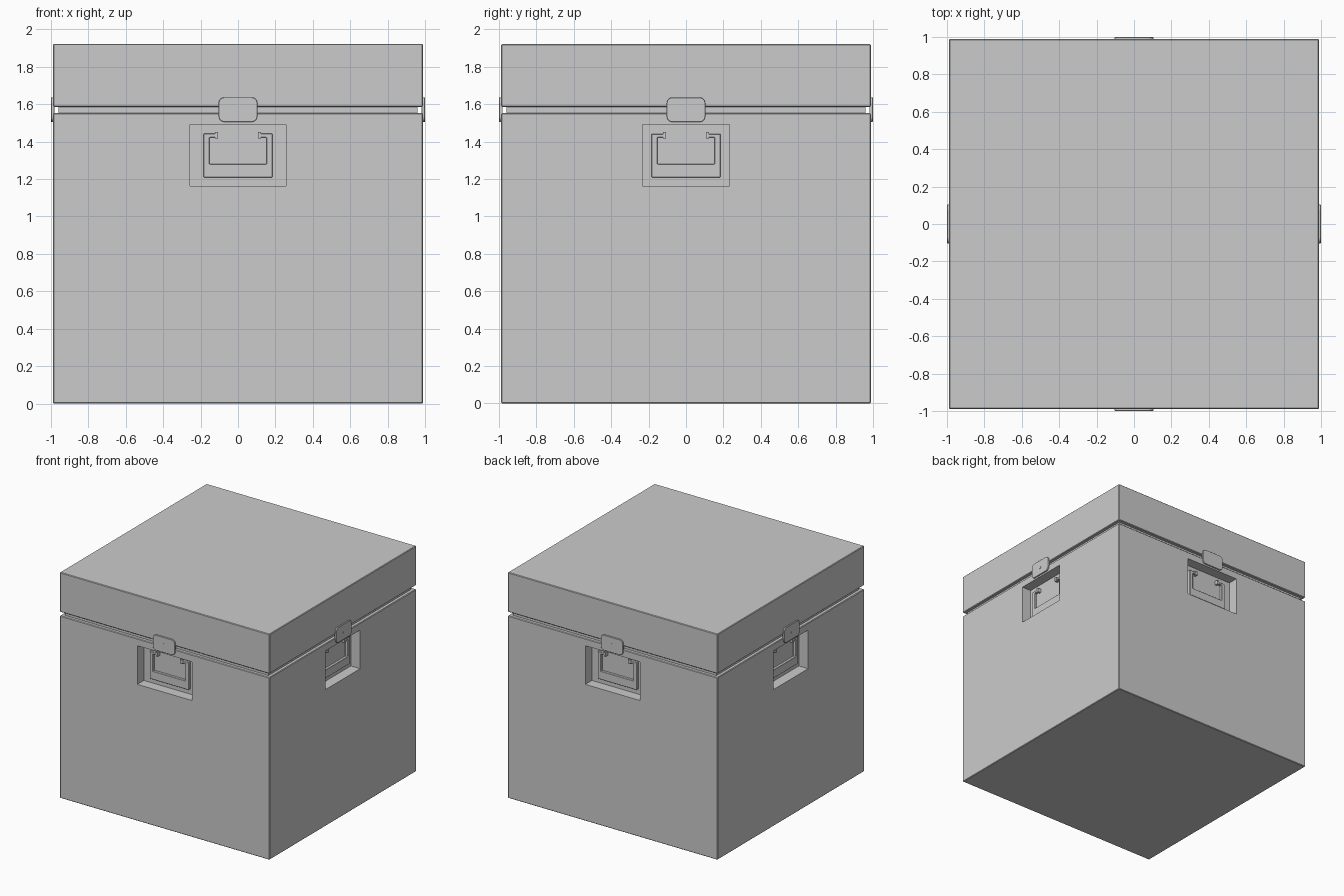
import bpy, bmesh
from math import radians, pi, sin, cos
from mathutils import Matrix

if "Cube" in bpy.data.objects:
    bpy.data.objects.remove(bpy.data.objects["Cube"])

HALF = 0.988      # half width of the shell
FLOOR = 0.90      # distance of recess floor from the centre


def finish(bm, name, rot=0.0, bevel=0.0):
    bmesh.ops.recalc_face_normals(bm, faces=bm.faces)
    bm.transform(Matrix.Rotation(rot, 4, 'Z'))
    me = bpy.data.meshes.new(name)
    bm.to_mesh(me)
    bm.free()
    ob = bpy.data.objects.new(name, me)
    bpy.context.collection.objects.link(ob)
    if bevel:
        m = ob.modifiers.new("bevel", 'BEVEL')
        m.width, m.segments, m.limit_method = bevel, 1, 'ANGLE'
    return ob


def box(name, lo, hi, rot=0.0, bevel=0.0):
    bm = bmesh.new()
    bmesh.ops.create_cube(bm, size=1)
    for v in bm.verts:
        v.co = [lo[i] if v.co[i] < 0 else hi[i] for i in range(3)]
    return finish(bm, name, rot, bevel)


def plate(name, outline, y0, y1, rot, bevel=0.0):
    """Extrude an x/z outline from y0 to y1, then turn it to its side of the box."""
    bm = bmesh.new()
    f = bm.faces.new([bm.verts.new((x, y0, z)) for x, z in outline])
    ext = bmesh.ops.extrude_face_region(bm, geom=[f])["geom"]
    bmesh.ops.translate(bm, vec=(0, y1 - y0, 0),
                        verts=[g for g in ext if isinstance(g, bmesh.types.BMVert)])
    return finish(bm, name, rot, bevel)


def rounded_rect(hw, z0, z1, r, n=6):
    pts = []
    for k, (x, z) in enumerate([(hw - r, z1 - r), (-hw + r, z1 - r),
                                (-hw + r, z0 + r), (hw - r, z0 + r)]):
        for i in range(n + 1):
            a = k * pi / 2 + i * pi / 2 / n
            pts.append((x + r * cos(a), z + r * sin(a)))
    return pts


# Main shell, lid and the set-back neck between them
body = box("body", (-HALF, -HALF, 0), (HALF, HALF, 1.553), bevel=0.005)
box("lid", (-HALF, -HALF, 1.585), (HALF, HALF, 1.922), bevel=0.005)
box("neck", (-0.96, -0.96, 1.54), (0.96, 0.96, 1.60))

# Half of the handle outline: outer edge, inward arm, inner edge
half = [(0.184, 1.208), (0.184, 1.442), (0.115, 1.442),
        (0.115, 1.422), (0.152, 1.422), (0.152, 1.28)]
handle = half + [(-x, z) for x, z in reversed(half)]

for side, rot in (("front", 0), ("right", 90), ("back", 180), ("left", 270)):
    rot = radians(rot)
    hw = 0.257 if side in ("front", "back") else 0.233

    # Recess cut into the wall
    cutter = box("recess_cutter", (-hw, -1.1, 1.163), (hw, -FLOOR, 1.492), rot)
    m = body.modifiers.new("recess", 'BOOLEAN')
    m.object, m.solver = cutter, 'EXACT'
    cutter.hide_render = True
    cutter.hide_set(True)

    # Swinging handle and its two pivot lugs
    plate(side + "_handle", handle, -FLOOR - 0.027, -FLOOR - 0.002, rot, 0.003)
    for s in (-1, 1):
        x = s * 0.114
        box(side + "_pivot", (x - 0.008, -FLOOR - 0.03, 1.417),
            (x + 0.008, -FLOOR + 0.01, 1.452), rot)

    # Latch plate bridging the gap, with a small keyhole disc
    plate(side + "_latch", rounded_rect(0.103, 1.505, 1.636, 0.03),
          -0.999, -0.98, rot, 0.002)
    plate(side + "_lock", rounded_rect(0.012, 1.558, 1.582, 0.011),
          -1.0, -0.99, rot)

# Apply the recess cuts and remove the cutters
bpy.context.view_layer.objects.active = body
body.select_set(True)
for m in list(body.modifiers):
    bpy.ops.object.modifier_apply(modifier=m.name)
for ob in list(bpy.data.objects):
    if ob.name.startswith("recess_cutter"):
        bpy.data.objects.remove(ob)
